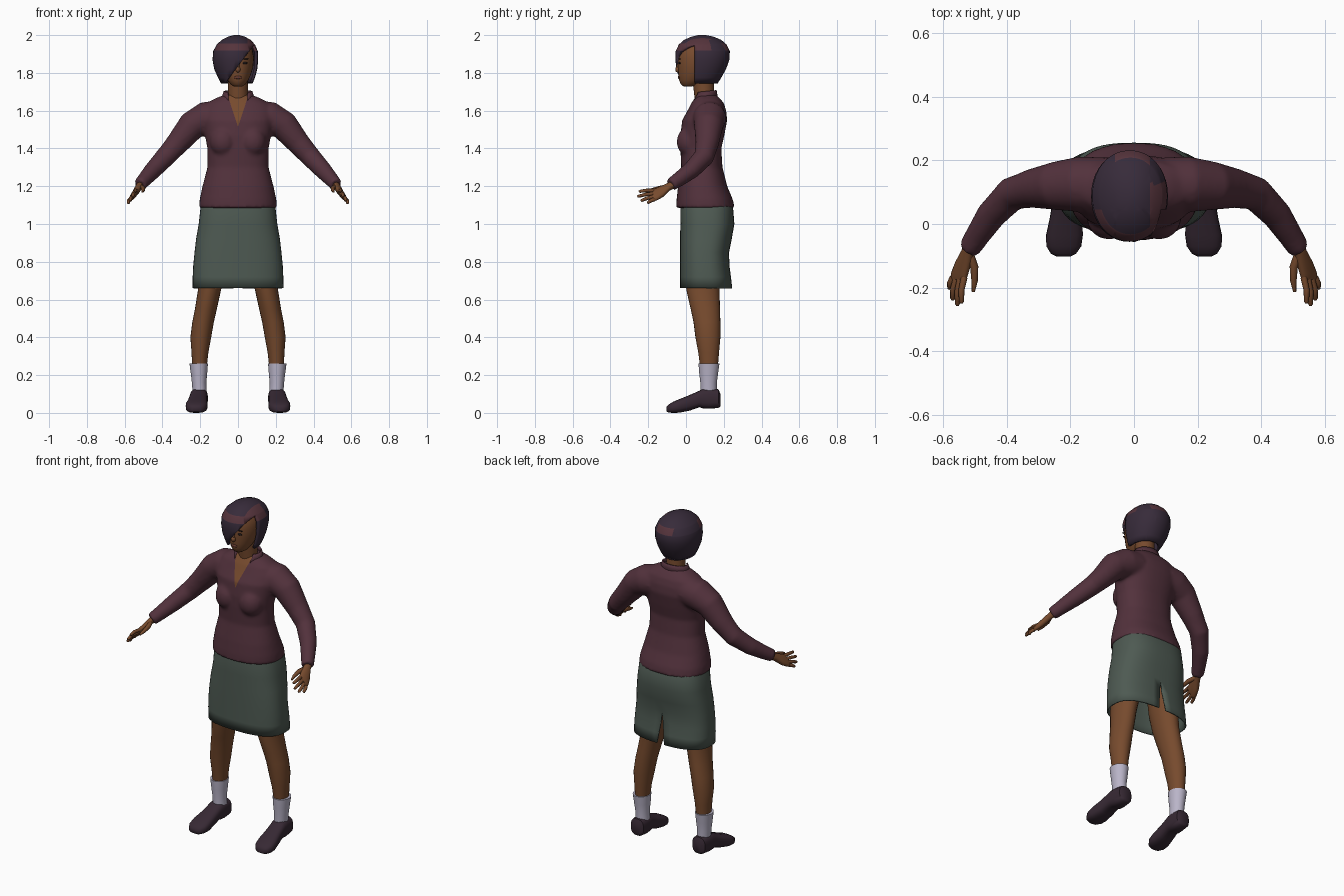
import bpy, bmesh, math
from mathutils import Vector as V

if "Cube" in bpy.data.objects:
    bpy.data.objects.remove(bpy.data.objects["Cube"])


def material(name, r, g, b):
    m = bpy.data.materials.new(name)
    m.diffuse_color = (r, g, b, 1)
    m.use_nodes = True
    m.node_tree.nodes["Principled BSDF"].inputs["Base Color"].default_value = m.diffuse_color
    return m


SHIRT = material("plum_shirt", .085, .031, .045)
SKIRT = material("grey_green_skirt", .076, .102, .085)
SKIN = material("brown_skin", .185, .070, .027)
HAIR = material("dark_hair", .038, .024, .042)
STREAK = material("red_hair_streak", .092, .034, .045)
SOCK = material("pale_sock", .49, .46, .58)
SHOE = material("dark_shoe", .038, .022, .034)
DARK = material("dark_eye", .015, .01, .01)
LIP = material("lip", .14, .045, .03)


def loft(bm, rings, n=24, e=2.0, gaps=None, a0=0.0, cap=True):
    """Skin rings (centre, u, v); gaps gives a half-angle left open at a0."""
    rows = []
    for i, (c, u, v) in enumerate(rings):
        row = []
        for k in range(n + 1 if gaps else n):
            a = a0 + 2 * math.pi * k / n
            if gaps:
                a = a0 + gaps[i] + (2 * math.pi - 2 * gaps[i]) * k / n
            ca, sa = math.cos(a), math.sin(a)
            p = V(c) + V(u) * math.copysign(abs(ca) ** (2 / e), ca) \
                + V(v) * math.copysign(abs(sa) ** (2 / e), sa)
            row.append(bm.verts.new(p))
        rows.append(row)
    for r, s in zip(rows, rows[1:]):
        for k in range(n):
            j = k + 1 if gaps else (k + 1) % n
            bm.faces.new((r[k], r[j], s[j], s[k]))
    if cap and not gaps:
        bm.faces.new(rows[0])
        bm.faces.new(rows[-1])


def level(z, xl, xr, yf, yb):
    """Horizontal ring from its left, right, front and back limits."""
    return ((xl + xr) / 2, (yf + yb) / 2, z), ((xr - xl) / 2, 0, 0), (0, (yb - yf) / 2, 0)


def levels(table):
    return [level(z, -w, w, f, b) for z, w, f, b in table]


def tube(bm, pts, n=16):
    """Round tube through points (x, y, z, radius)."""
    rings = []
    for i, p in enumerate(pts):
        t = V(pts[min(i + 1, len(pts) - 1)][:3]) - V(pts[max(i - 1, 0)][:3])
        u = t.cross(V((0, 0, 1))).normalized()
        v = u.cross(t).normalized()
        rings.append((p[:3], u * p[3], v * p[3]))
    loft(bm, rings, n)


def ball(bm, c, r):
    vs = bmesh.ops.create_uvsphere(bm, u_segments=16, v_segments=10, radius=1)["verts"]
    for v in vs:
        v.co = V([c[i] + v.co[i] * r[i] for i in range(3)])


def finish(name, bm, mats, mirror=False, thick=0, angle=50):
    bmesh.ops.remove_doubles(bm, verts=bm.verts, dist=1e-5)
    bmesh.ops.recalc_face_normals(bm, faces=bm.faces)
    me = bpy.data.meshes.new(name)
    bm.to_mesh(me)
    bm.free()
    ob = bpy.data.objects.new(name, me)
    bpy.context.collection.objects.link(ob)
    for m in mats:
        me.materials.append(m)
    bpy.ops.object.select_all(action='DESELECT')
    ob.select_set(True)
    bpy.context.view_layer.objects.active = ob
    bpy.ops.object.shade_smooth_by_angle(angle=math.radians(angle))
    if thick:
        s = ob.modifiers.new("thickness", 'SOLIDIFY')
        s.thickness, s.offset = thick, -1
    if mirror:
        ob.modifiers.new("mirror", 'MIRROR')
    return ob


def cut(bm, co, no):
    bmesh.ops.bisect_plane(bm, geom=bm.verts[:] + bm.edges[:] + bm.faces[:],
                           plane_co=co, plane_no=no)


# Shirt: torso, bust and sleeves fused into one smooth skin
bm = bmesh.new()
loft(bm, levels([(1.085, .207, -.052, .258), (1.13, .203, -.05, .248), (1.2, .188, -.042, .218),
                 (1.3, .162, -.025, .193), (1.4, .162, -.03, .187), (1.47, .175, -.03, .203),
                 (1.55, .192, -.02, .218), (1.6, .19, .008, .213), (1.64, .165, .028, .2),
                 (1.665, .12, .045, .18), (1.685, .07, .058, .158)]), 40, 2.3)
for s in (-1, 1):
    ball(bm, (s * .078, .02, 1.435), (.072, .07, .08))
    tube(bm, [(s * x, y, z, r) for x, y, z, r in
              [(.1, .125, 1.57, .085), (.17, .125, 1.56, .088), (.245, .12, 1.52, .077),
               (.32, .112, 1.428, .062), (.385, .095, 1.355, .054), (.45, .028, 1.285, .047),
               (.495, -.04, 1.235, .039), (.52, -.08, 1.208, .035)]], 20)
base = finish("shirt_base", bm, [])
rm = base.modifiers.new("fuse", 'REMESH')
rm.mode, rm.voxel_size = 'VOXEL', .01
sm = base.modifiers.new("soften", 'SMOOTH')
sm.iterations = 5
dg = bpy.context.evaluated_depsgraph_get()
fused = bpy.data.meshes.new_from_object(base.evaluated_get(dg))
bpy.data.objects.remove(base)
bm = bmesh.new()
bm.from_mesh(fused)
# Open neckline: a narrow V cut into the front
K, Z0 = .33, 1.515
for s in (-1, 1):
    cut(bm, (0, 0, Z0), (s, 0, -K))
for f in bm.faces:
    c = f.calc_center_median()
    f.material_index = int(c.y < .09 and c.z > Z0 and abs(c.x) < K * (c.z - Z0))
finish("shirt", bm, [SHIRT, SKIN], angle=60)

# Collar, open at the front
bm = bmesh.new()
loft(bm, [((0, .1, 1.655), (.095, 0, 0), (0, .07, -.0)),
          ((0, .103, 1.685), (.082, 0, 0), (0, .062, .006)),
          ((0, .104, 1.703), (.076, 0, 0), (0, .058, .006))],
     24, gaps=[.55, .7, .8], a0=-math.pi / 2)
finish("collar", bm, [SHIRT], thick=.008)

# Skirt with a slit in the centre back
bm = bmesh.new()
loft(bm, levels([(1.13, .18, -.02, .225), (1.09, .198, -.03, .249), (1.0, .208, -.03, .256),
                 (.92, .222, -.031, .242), (.85, .23, -.031, .228), (.78, .237, -.031, .23),
                 (.72, .24, -.031, .238), (.66, .241, -.031, .245)]),
     48, 2.6, gaps=[0, 0, 0, 0, 0, .012, .03, .05], a0=math.pi / 2)
finish("skirt", bm, [SKIRT], thick=.008)

# Legs, socks and shoes
bm = bmesh.new()
loft(bm, [level(*r) for r in [(.95, .03, .19, 0, .2), (.75, .065, .205, -.005, .185),
                              (.65, .09, .212, .002, .177), (.55, .112, .228, .025, .18),
                              (.48, .128, .242, .04, .182), (.4, .142, .252, .05, .182),
                              (.32, .157, .246, .065, .175), (.2, .17, .24, .08, .165)]])
finish("leg", bm, [SKIN], mirror=True)
bm = bmesh.new()
loft(bm, [level(*r) for r in [(.1, .165, .24, .077, .163), (.16, .168, .244, .076, .163),
                              (.21, .163, .25, .07, .17), (.262, .159, .257, .066, .177)]])
finish("sock", bm, [SOCK], mirror=True)
bm = bmesh.new()
loft(bm, [((cx, y, (zb + zt) / 2), (w, 0, 0), (0, 0, (zt - zb) / 2)) for y, cx, w, zb, zt in
          [(.182, .205, .025, .035, .1), (.172, .205, .042, .026, .125), (.12, .206, .047, .022, .13),
           (.09, .208, .047, .024, .128), (.07, .21, .047, .03, .117), (.02, .214, .051, .012, .095),
           (-.035, .219, .058, .001, .073), (-.07, .221, .055, 0, .058),
           (-.093, .222, .04, .002, .044), (-.103, .222, .02, .008, .032)]], 20, 2.8)
finish("shoe", bm, [SHOE], mirror=True)

# Hands: flattened palm, four fingers and a thumb
bm = bmesh.new()
W, T = V((.6, 0, -.8)), V((.8, 0, .6))
loft(bm, [(c, W * w, T * t) for c, w, t in
          [((.51, -.055, 1.215), .022, .02), ((.523, -.085, 1.2), .024, .018),
           ((.537, -.12, 1.175), .036, .017), ((.549, -.155, 1.158), .04, .015),
           ((.552, -.175, 1.152), .036, .011)]], 16, 2.3)
for i, tip in enumerate([(.543, -.25, 1.172), (.556, -.258, 1.145),
                         (.571, -.24, 1.122), (.58, -.205, 1.11)]):
    k = V((.552, -.168, 1.153)) + W * (-.029 + .0195 * i)
    m = (k + V(tip)) / 2 + T * .006
    tube(bm, [(*k, .0105), (*m, .0095), (*(m * .15 + V(tip) * .85), .008), (*tip, .004)], 8)
tube(bm, [(.52, -.09, 1.198, .014), (.503, -.135, 1.19, .013),
          (.502, -.18, 1.18, .01), (.506, -.213, 1.17, .005)], 8)
finish("hand", bm, [SKIN], mirror=True)

# Neck and head
bm = bmesh.new()
loft(bm, levels([(1.6, .055, .055, .15), (1.68, .052, .044, .15), (1.8, .052, .03, .145)]))
finish("neck", bm, [SKIN])
bm = bmesh.new()
loft(bm, levels([(1.728, .022, -.012, .03), (1.738, .038, -.026, .07), (1.76, .054, -.036, .11),
                 (1.79, .068, -.04, .14), (1.83, .08, -.043, .17), (1.88, .085, -.045, .19),
                 (1.93, .075, -.035, .18), (1.965, .045, 0, .14)]), 28)
ball(bm, (0, -.043, 1.818), (.013, .014, .016))
ball(bm, (0, -.041, 1.838), (.008, .009, .03))
finish("head", bm, [SKIN])
bm = bmesh.new()
ball(bm, (.035, -.034, 1.852), (.015, .005, .006))
ball(bm, (.037, -.034, 1.874), (.019, .005, .003))
finish("eye_and_brow", bm, [DARK], mirror=True)
bm = bmesh.new()
ball(bm, (0, -.038, 1.776), (.021, .005, .008))
finish("lips", bm, [LIP])

# Bobbed hair with a diagonal fringe that leaves one side of the face open
bm = bmesh.new()
loft(bm, [level(*r) for r in [(1.745, -.09, .078, -.03, .168), (1.775, -.106, .09, -.04, .187),
                              (1.82, -.126, .102, -.051, .212), (1.87, -.135, .107, -.056, .23),
                              (1.915, -.131, .105, -.055, .232), (1.95, -.113, .09, -.038, .215),
                              (1.975, -.085, .066, -.01, .186), (1.992, -.052, .036, .03, .145),
                              (2.0, -.02, .008, .065, .105)]], 40, 2.1)
low = [f for f in bm.faces if all(v.co.z < 1.746 for v in f.verts)]
bmesh.ops.delete(bm, geom=low, context='FACES')
slope, y0 = .76, .045
cut(bm, (-.05, 0, 1.77), (1, 0, -slope))
cut(bm, (0, y0, 0), (0, 1, 0))
gone = []
for f in bm.faces:
    c = f.calc_center_median()
    if c.y < y0 and c.x > -.05 + slope * (c.z - 1.77):
        gone.append(f)
bmesh.ops.delete(bm, geom=gone, context='FACES')
# Reddish streaks banded across the fringe, crown side and back
for z in (1.918, 1.955):
    cut(bm, (0, 0, z), (0, 0, 1))
for x in (-.06, .05):
    cut(bm, (x, 0, 0), (1, 0, 0))
for f in bm.faces:
    c = f.calc_center_median()
    band = 1.918 < c.z < 1.955
    f.material_index = int((band and (c.y < y0 or -.06 < c.x < .05))
                           or (c.x > .05 and c.z > 1.918 and c.y < .13))
finish("hair", bm, [HAIR, STREAK], thick=.014)
